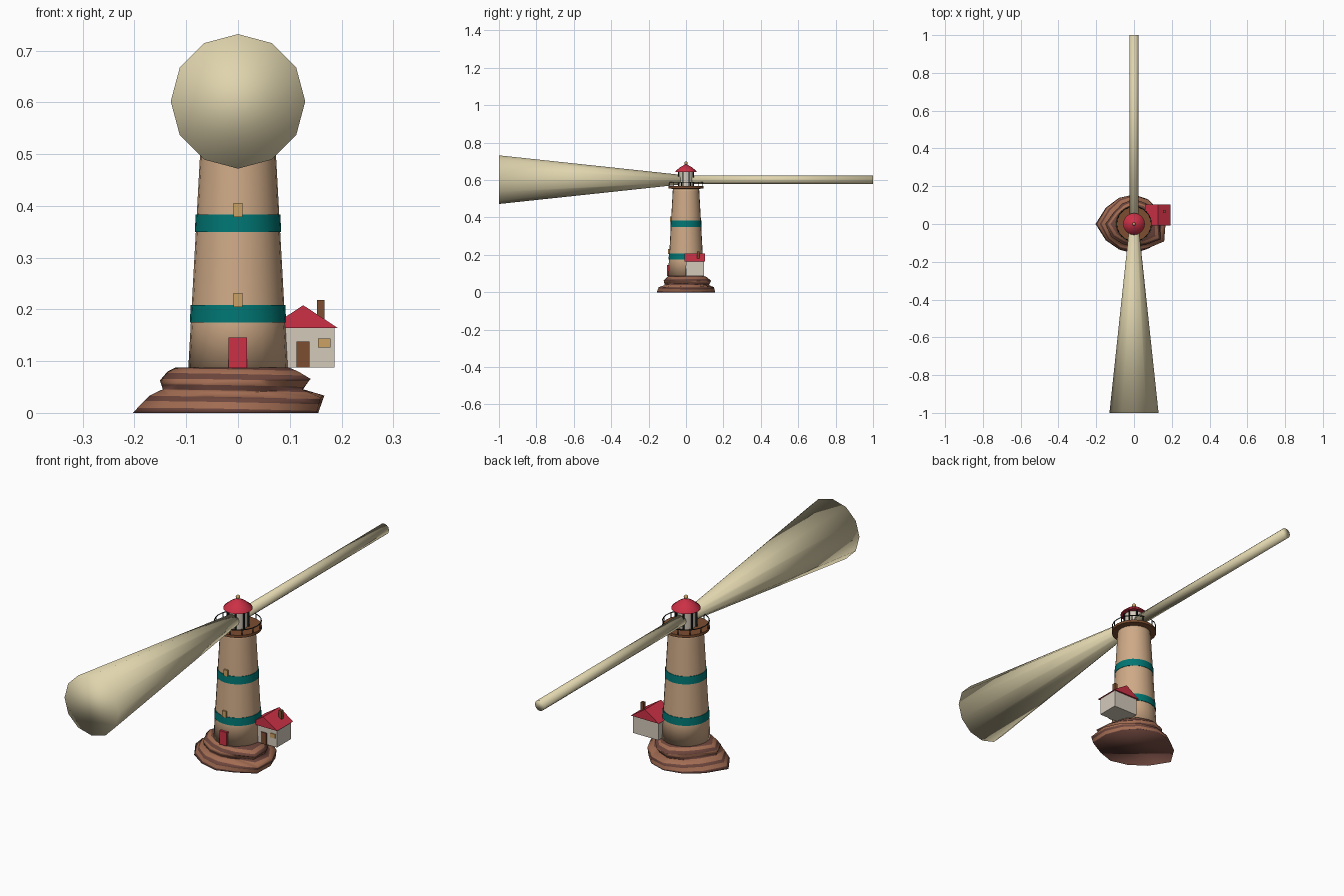
import bpy, bmesh, math
from mathutils import Vector

cube = bpy.data.objects.get("Cube")
if cube:
    bpy.data.objects.remove(cube, do_unlink=True)


def material(name, color):
    m = bpy.data.materials.new(name)
    m.use_nodes = True
    m.diffuse_color = (*color, 1)
    m.node_tree.nodes["Principled BSDF"].inputs["Base Color"].default_value = (*color, 1)
    return m


TAN = material("tower tan", (.62, .40, .24))
TEAL = material("stripe teal", (0, .18, .17))
RED = material("paint red", (.60, .03, .06))
CREAM = material("beam cream", (.74, .66, .42))
ROCK = material("rock light", (.36, .15, .085))
ROCK_DARK = material("rock dark", (.15, .06, .045))
WOOD = material("wood brown", (.20, .075, .03))
IRON = material("iron black", (.012, .015, .015))
GOLD = material("window gold", (.60, .36, .13))
WALL = material("wall white", (.66, .59, .50))


def finish(bm, name, mats, smooth=False, angle=None):
    bmesh.ops.recalc_face_normals(bm, faces=bm.faces)
    mesh = bpy.data.meshes.new(name)
    bm.to_mesh(mesh)
    bm.free()
    ob = bpy.data.objects.new(name, mesh)
    bpy.context.collection.objects.link(ob)
    for m in mats:
        mesh.materials.append(m)
    for p in mesh.polygons:
        p.use_smooth = smooth
    if angle:
        bpy.ops.object.select_all(action='DESELECT')
        ob.select_set(True)
        bpy.context.view_layer.objects.active = ob
        bpy.ops.object.shade_smooth_by_angle(angle=math.radians(angle))
    return ob


def loft(rings):
    """Skin a list of vertex rings and cap both ends."""
    bm = bmesh.new()
    rows = [[bm.verts.new(p) for p in ring] for ring in rings]
    n = len(rows[0])
    for a, b in zip(rows, rows[1:]):
        for i in range(n):
            j = (i + 1) % n
            bm.faces.new((a[i], a[j], b[j], b[i]))
    bm.faces.new(rows[0][::-1])
    bm.faces.new(rows[-1])
    return bm


def circle(r, z, n, axis='Z', lift=0):
    pts = []
    for i in range(n):
        a = math.tau * i / n
        c, s = r * math.cos(a), r * math.sin(a)
        pts.append((c, s, z) if axis == 'Z' else (c, z, s + lift))
    return pts


def turned(name, profile, mat, n=24, smooth=True, angle=None):
    return finish(loft([circle(r, z, n) for r, z in profile]), name, [mat], smooth, angle)


def box(name, lo, hi, mat):
    bm = bmesh.new()
    bmesh.ops.create_cube(bm, size=1)
    lo, hi = Vector(lo), Vector(hi)
    for v in bm.verts:
        v.co = (lo + hi) / 2 + v.co * (hi - lo)
    return finish(bm, name, [mat])


def tower_radius(z):
    return .096 - (z - .087) * .055


# Rocky base: uneven stacked ledges, cut into height bands of two browns
outline = [.165, .152, .155, .16, .155, .16, .192, .168, .152, .152, .155, .19]
ledges = [(0, 1, -.06), (.03, .95, .04), (.042, .76, -.02),
          (.062, .81, .02), (.08, .69, 0), (.088, .60, 0)]
rings = []
for k, (z, scale, wobble) in enumerate(ledges):
    ring = []
    for i, r in enumerate(outline):
        a = math.tau * i / len(outline)
        rr = r * (scale + wobble * math.cos(a) + .025 * math.sin(3 * a + k))
        dz = .004 * math.sin(2 * a + k) if 0 < k < 4 else 0
        ring.append((rr * math.cos(a), rr * math.sin(a), z + dz))
    rings.append(ring)
bm = loft(rings)
bands = [.006, .019, .029, .042, .052, .063, .074, .083]
for z in bands:
    bmesh.ops.bisect_plane(bm, geom=bm.verts[:] + bm.edges[:] + bm.faces[:],
                           plane_co=(0, 0, z), plane_no=(.02, .01, 1))
for f in bm.faces:
    c = f.calc_center_median()
    height = c.z + .02 * c.x + .01 * c.y
    f.material_index = sum(height > z for z in bands) % 2
finish(bm, "rock_base", [ROCK_DARK, ROCK], True)

# Tower and stripes
levels = [.087, .175, .208, .35, .383, .54, .558]
turned("tower", [(tower_radius(z), z) for z in levels], TAN)
for name, lo, hi in [("lower_stripe", .175, .208), ("upper_stripe", .35, .383)]:
    turned(name, [(tower_radius(lo) + .002, lo), (tower_radius(hi) + .002, hi)], TEAL, angle=40)

# Tower door and windows
box("tower_door", (-.018, -.102, .087), (.017, -.085, .146), RED)
for name, z in [("lower_window", .205), ("upper_window", .379)]:
    r = tower_radius(z)
    box(name, (-.009, -r - .006, z), (.009, -r + .012, z + .027), GOLD)

# Gallery deck and railing
turned("gallery_deck", [(.07, .552), (.094, .556), (.094, .567)], WOOD, angle=30)
COUNT = 12
rail = bmesh.new()
N, S = 24, 6
grid = []
for i in range(N):
    a = math.tau * i / N
    grid.append([rail.verts.new(((.092 + .002 * math.cos(b)) * math.cos(a),
                                 (.092 + .002 * math.cos(b)) * math.sin(a),
                                 .589 + .002 * math.sin(b)))
                 for b in (math.tau * j / S for j in range(S))])
for i in range(N):
    for j in range(S):
        p, q = grid[i], grid[(i + 1) % N]
        rail.faces.new((p[j], q[j], q[(j + 1) % S], p[(j + 1) % S]))
finish(rail, "gallery_rail", [IRON], True)


def posts(name, count, radius, thick, lo, hi):
    for i in range(count):
        a = math.tau * (i + .5) / count
        x, y = radius * math.cos(a), radius * math.sin(a)
        box(f"{name}_{i + 1}", (x - thick, y - thick, lo), (x + thick, y + thick, hi), IRON)


posts("rail_post", COUNT, .092, .0016, .565, .589)

# Lantern room, roof and finial
turned("lantern_room", [(.039, .565), (.039, .643)], WALL, 16, angle=40)
posts("lantern_post", 8, .043, .0028, .565, .645)
turned("lantern_roof", [(.058, .642), (.056, .648), (.032, .668), (.004, .684)], RED, 16, angle=60)
bm = bmesh.new()
bmesh.ops.create_uvsphere(bm, u_segments=12, v_segments=8, radius=.009)
bmesh.ops.translate(bm, verts=bm.verts, vec=(0, 0, .69))
finish(bm, "roof_finial", [GOLD], True)

# Light beams: a widening one forward and a narrow one behind
for name, r, y in [("front_beam", .13, -1), ("back_beam", .023, 1)]:
    bm = loft([circle(.023, 0, 12, 'Y', .602), circle(r, y, 12, 'Y', .602)])
    finish(bm, name, [CREAM], True)

# Keeper's house
box("house_walls", (.066, 0, .088), (.186, .095, .166), WALL)
bm = loft([[(.059, y, .164), (.193, y, .164), (.126, y, .208)] for y in (-.008, .102)])
finish(bm, "house_roof", [RED])
box("house_chimney", (.153, .058, .17), (.167, .073, .218), WOOD)
box("house_door", (.113, -.004, .088), (.138, .002, .138), WOOD)
box("house_window", (.155, -.004, .126), (.179, .002, .144), GOLD)
